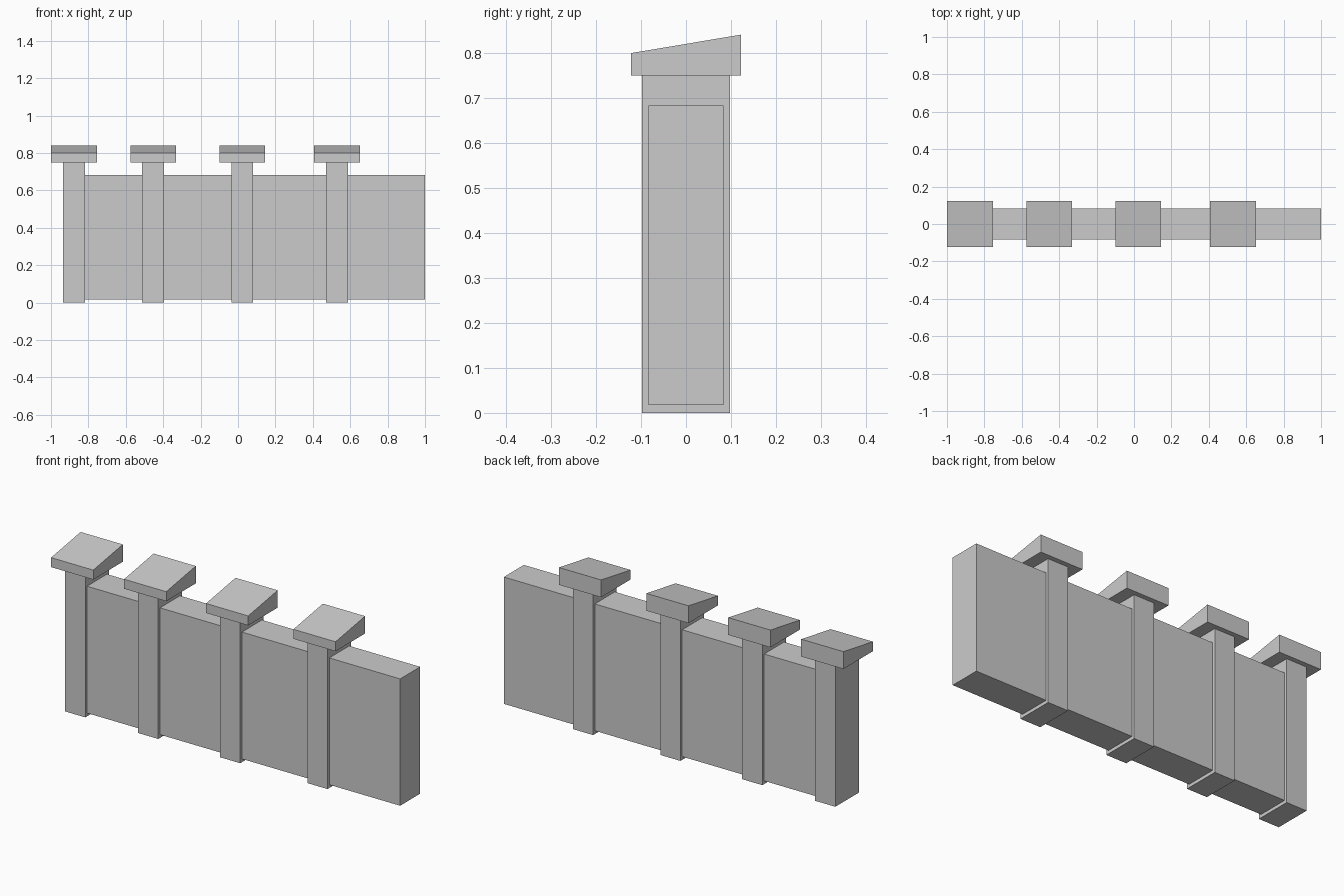
import bpy

if "Cube" in bpy.data.objects:
    bpy.data.objects.remove(bpy.data.objects["Cube"])

POST_X = [-0.8775, -0.4535, 0.0225, 0.53]
POST_HX, POST_HY, POST_TOP = 0.0585, 0.0975, 0.75
CAP_H = 0.1225


def block(name, x0, x1, hy, z0, z_front, z_back):
    """Box whose top may slope from front (-y) to back (+y)."""
    profile = [(-hy, z0), (hy, z0), (hy, z_back), (-hy, z_front)]
    verts = [(x, y, z) for x in (x0, x1) for y, z in profile]
    faces = [(3, 2, 1, 0), (4, 5, 6, 7)]
    faces += [(i, (i + 1) % 4, (i + 1) % 4 + 4, i + 4) for i in range(4)]
    mesh = bpy.data.meshes.new(name)
    mesh.from_pydata(verts, [], faces)
    mesh.update()
    obj = bpy.data.objects.new(name, mesh)
    bpy.context.collection.objects.link(obj)
    return obj


for i, x in enumerate(POST_X):
    # post and its sloping cap
    block(f"post_{i + 1}", x - POST_HX, x + POST_HX, POST_HY, 0, POST_TOP, POST_TOP)
    block(f"post_cap_{i + 1}", x - CAP_H, x + CAP_H, CAP_H, POST_TOP, 0.80, 0.841)

    # wall panel running to the next post, or to the open end
    end = POST_X[i + 1] - POST_HX if i + 1 < len(POST_X) else 1.0
    block(f"wall_panel_{i + 1}", x + POST_HX, end, 0.083, 0.017, 0.683, 0.683)
